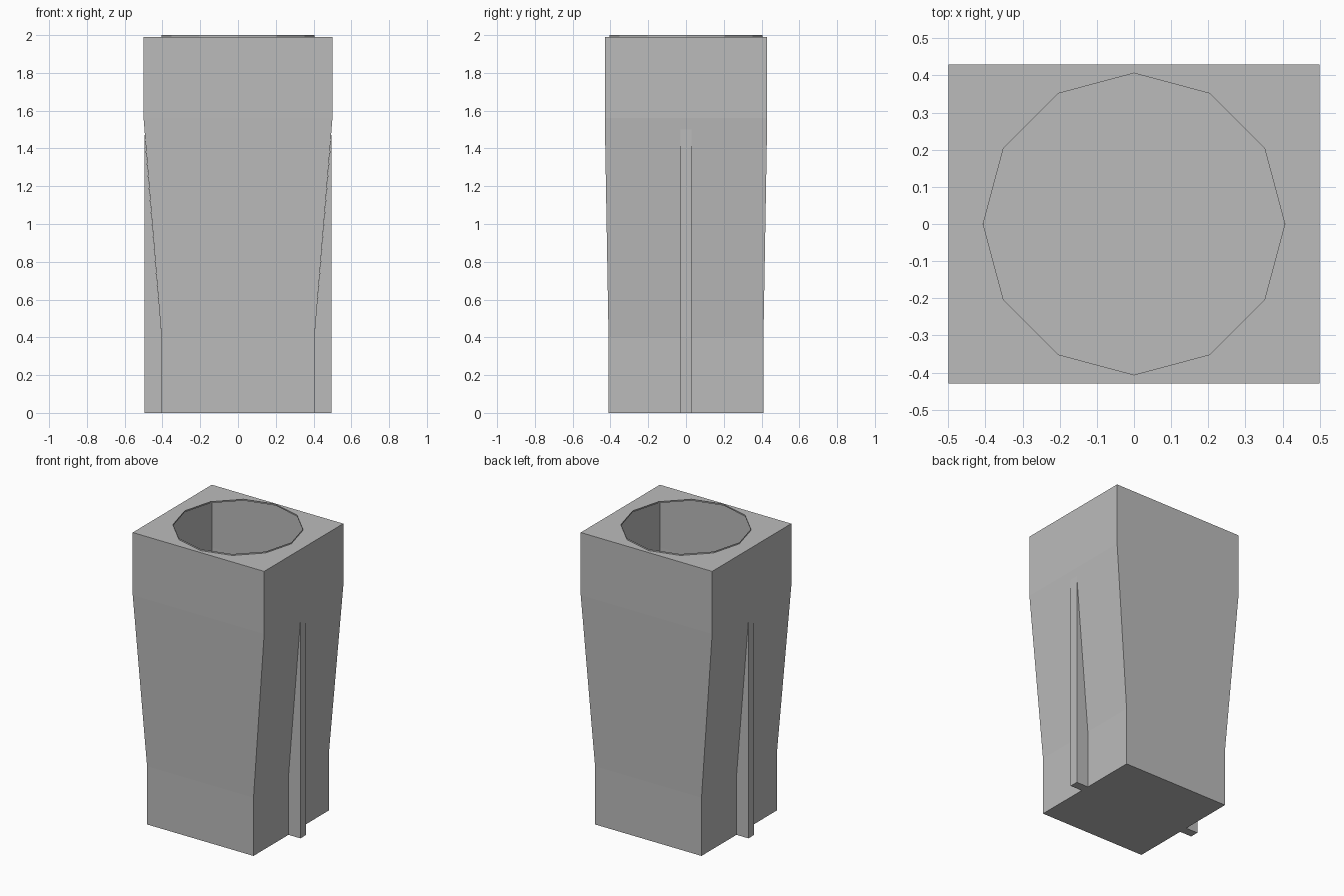
import bpy
import bmesh
import math

cube = bpy.data.objects.get("Cube")
if cube:
    bpy.data.objects.remove(cube, do_unlink=True)

# One plain grey for the whole piece
grey = bpy.data.materials.new("plain_grey")
grey.use_nodes = True
colour = (0.5, 0.5, 0.5, 1.0)
grey.diffuse_color = colour
grey.node_tree.nodes["Principled BSDF"].inputs["Base Color"].default_value = colour


def finish(bm, name):
    bmesh.ops.recalc_face_normals(bm, faces=bm.faces)
    mesh = bpy.data.meshes.new(name)
    bm.to_mesh(mesh)
    bm.free()
    mesh.materials.append(grey)
    obj = bpy.data.objects.new(name, mesh)
    bpy.context.collection.objects.link(obj)
    return obj


def loop_edges(bm, verts):
    return [bm.edges.get((a, b)) or bm.edges.new((a, b))
            for a, b in zip(verts, verts[1:] + verts[:1])]


# Hollow thin-walled body: half width, half depth and height of each level
levels = [(0.405, 0.41, 0), (0.405, 0.41, 0.4), (0.5, 0.43, 1.56), (0.5, 0.43, 1.99)]
bm = bmesh.new()
rings = [[bm.verts.new((sx * w, sy * d, z))
          for sx, sy in ((-1, -1), (1, -1), (1, 1), (-1, 1))]
         for w, d, z in levels]
bm.faces.new(rings[0][::-1])
for low, high in zip(rings, rings[1:]):
    for i in range(4):
        j = (i + 1) % 4
        bm.faces.new((low[i], low[j], high[j], high[i]))

# Top plate with a twelve-sided opening
RADIUS, SIDES = 0.406, 12
hole = [bm.verts.new((RADIUS * math.cos(math.tau * i / SIDES),
                      RADIUS * math.sin(math.tau * i / SIDES), 1.99))
        for i in range(SIDES)]
rim = loop_edges(bm, hole)
bmesh.ops.triangle_fill(bm, use_beauty=True, normal=(0, 0, 1),
                        edges=loop_edges(bm, rings[-1]) + rim)
# Remove any fill that spans the opening
inside = [f for f in bm.faces if all(v in hole for v in f.verts)]
bmesh.ops.delete(bm, geom=inside, context='FACES_ONLY')

# Thin raised lip round the opening
lip = [bm.verts.new((v.co.x, v.co.y, 2.0)) for v in hole]
for i in range(SIDES):
    j = (i + 1) % SIDES
    bm.faces.new((hole[i], hole[j], lip[j], lip[i]))
finish(bm, "hollow_body")

# Upright rib on each side, filling the space under the slope
rib_profile = [(0.405, 0), (0.496, 0), (0.496, 1.5), (0.405, 0.4)]
for side, name in ((1, "left_rib"), (-1, "right_rib")):
    bm = bmesh.new()
    face = bm.faces.new([bm.verts.new((side * x, -0.03, z)) for x, z in rib_profile])
    out = bmesh.ops.extrude_face_region(bm, geom=[face], use_keep_orig=True)
    moved = [g for g in out["geom"] if isinstance(g, bmesh.types.BMVert)]
    bmesh.ops.translate(bm, verts=moved, vec=(0, 0.06, 0))
    finish(bm, name)
